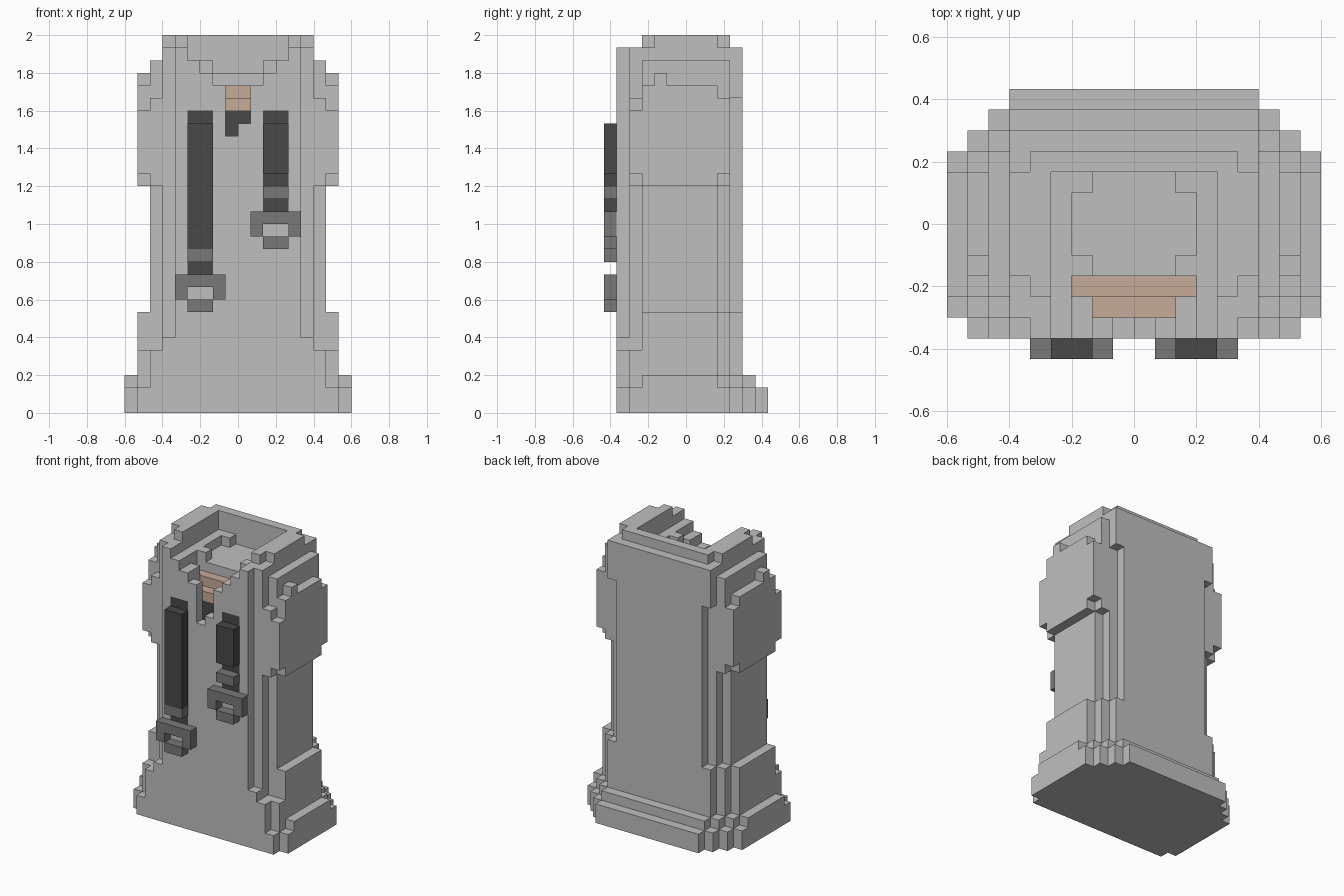
import bpy, bmesh
from mathutils import Vector

if "Cube" in bpy.data.objects:
    bpy.data.objects.remove(bpy.data.objects["Cube"])

U = 2 / 30          # one block
PARTS = {}          # part name -> set of block cells
COLOUR = {}         # part name -> material


def material(name, rgb):
    m = bpy.data.materials.new(name)
    m.diffuse_color = (*rgb, 1)
    m.use_nodes = True
    m.node_tree.nodes["Principled BSDF"].inputs["Base Color"].default_value = m.diffuse_color
    return m


CLOTH = material("light grey cloth", (0.52, 0.52, 0.52))
DARK = material("dark strap", (0.065, 0.065, 0.065))
METAL = material("mid grey buckle", (0.19, 0.19, 0.19))
TAN = material("tan neck", (0.56, 0.41, 0.32))


def box(x0, x1, y0, y1, z0, z1):
    """Cells of a box; x and z are edges, y rows are inclusive."""
    return {(x, y, z) for x in range(x0, x1) for y in range(y0, y1 + 1)
            for z in range(z0, z1)}


def add(part, mat, cells):
    for other in PARTS.values():
        other -= cells
    PARTS.setdefault(part, set()).update(cells)
    COLOUR[part] = mat


# Robe body: each depth row is a stack of (top height, half width) bands
side = [(3, 9), (8, 8), (18, 7), (26, 8), (28, 7), (30, 6)]
rows = {y: side for y in range(-1, 3)}
rows[-5] = [(2, 8), (5, 7), (6, 6), (29, 5)]
rows[-4] = [(2, 9), (5, 8), (18, 6), (19, 7), (24, 8), (25, 7), (29, 6)]
rows[-3] = side[:5] + [(29, 6), (30, 5)]
rows[-2] = side[:3] + [(27, 8), (28, 7), (30, 6)]
rows[3] = [(2, 9), (3, 8), (8, 7), (18, 6), (19, 7), (25, 8), (28, 7), (29, 6), (30, 5)]
rows[4] = [(2, 8), (3, 7), (8, 6), (25, 5), (29, 6)]
rows[5] = [(2, 7), (3, 6)]
rows[6] = [(2, 6)]
robe = set()
for y, bands in rows.items():
    z = 0
    for top, half in bands:
        robe |= box(-half, half, y, y, z, top)
        z = top

# Neck opening: hollow, stepped floor, V cut and slit
robe -= box(-4, 4, -5, 2, 28, 30)
robe -= box(-3, 3, -1, 1, 27, 28) | box(-2, 2, -2, 2, 27, 28)
robe -= box(-3, 3, -5, -3, 27, 28)
robe -= box(-3, 3, -3, -3, 26, 27) | box(-2, 2, -5, -4, 26, 27)
robe -= box(-2, 2, -4, -4, 25, 26)
robe -= box(-1, 1, -5, -5, 23, 26) | box(-1, 0, -5, -5, 22, 23)
add("robe", CLOTH, robe)

# Neck skin and dark undershirt inside the slit
add("neck", TAN, box(-3, 3, -3, -3, 24, 26) | box(-2, 2, -4, -4, 24, 25))
add("undershirt", DARK, box(-1, 1, -4, -4, 23, 24) | box(-1, 0, -4, -4, 22, 23))


# Hanging straps with a clip and a buckle ring
def strap(name, x, strap_low, clip, ring):
    add(name + "_strap", DARK,
        box(x, x + 2, -6, -6, strap_low, 23) | box(x, x + 2, -5, -5, 23, 24)
        | box(x, x + 2, -5, -5, clip - 1, clip)
        | box(x, x + 2, -5, -5, clip + 1, strap_low))
    add(name + "_clip", METAL, box(x, x + 2, -6, -6, clip, clip + 1))
    add(name + "_buckle", METAL,
        (box(x - 1, x + 3, -6, -6, ring, ring + 2) - box(x, x + 2, -6, -6, ring, ring + 1))
        | box(x, x + 2, -6, -6, ring - 1, ring))


strap("left", -4, 13, 12, 9)
strap("right", 2, 19, 17, 14)

# Skin the blocks: only outer faces, coplanar ones merged
solid = set().union(*PARTS.values())
for name, cells in PARTS.items():
    bm = bmesh.new()
    verts = {}

    def vert(p):
        if p not in verts:
            verts[p] = bm.verts.new(((p[0]) * U, (p[1] - 0.5) * U, p[2] * U))
        return verts[p]

    for c in sorted(cells):
        for axis in range(3):
            for step in (0, 1):
                n = list(c)
                n[axis] += 1 if step else -1
                if tuple(n) in solid:
                    continue
                a, b = (axis + 1) % 3, (axis + 2) % 3
                quad = []
                for da, db in ((0, 0), (1, 0), (1, 1), (0, 1)):
                    p = list(c)
                    p[axis] += step
                    p[a] += da
                    p[b] += db
                    quad.append(vert(tuple(p)))
                bm.faces.new(quad if step else quad[::-1])
    bmesh.ops.dissolve_limit(bm, angle_limit=0.01, verts=bm.verts[:], edges=bm.edges[:])
    bmesh.ops.triangulate(bm, faces=[f for f in bm.faces if len(f.verts) > 4])
    mesh = bpy.data.meshes.new(name)
    bm.to_mesh(mesh)
    bm.free()
    mesh.materials.append(COLOUR[name])
    bpy.context.collection.objects.link(bpy.data.objects.new(name, mesh))
